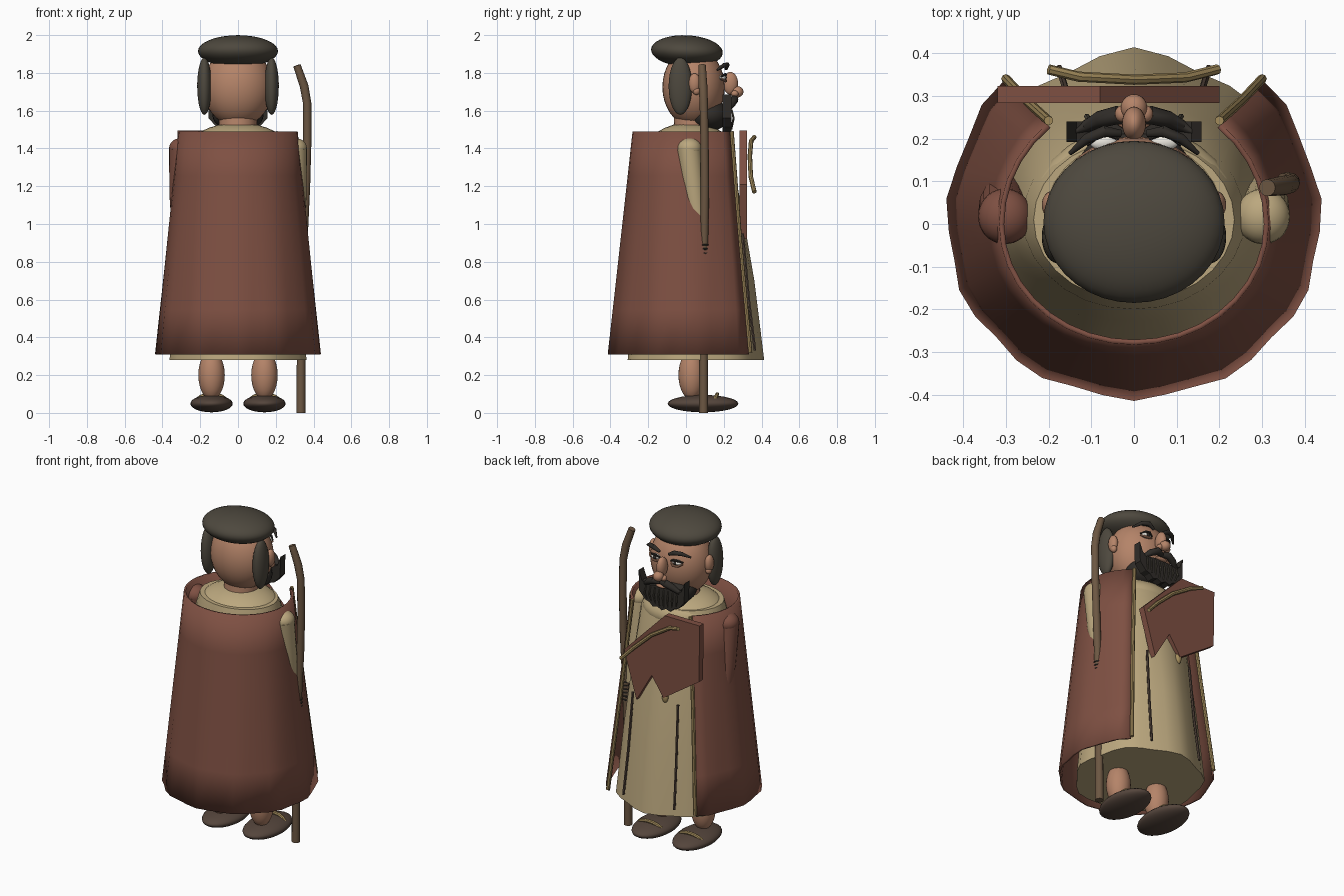
import bpy, bmesh, math
from mathutils import Vector

if "Cube" in bpy.data.objects:
    bpy.data.objects.remove(bpy.data.objects["Cube"])

def mat(name, c):
    m = bpy.data.materials.new(name)
    m.diffuse_color = (*c, 1)
    m.use_nodes = True
    m.node_tree.nodes["Principled BSDF"].inputs["Base Color"].default_value = m.diffuse_color
    return m

SKIN = mat("skin", (.46, .23, .14))
RED = mat("red_cloth", (.21, .08, .055))
TAN = mat("tan_cloth", (.50, .39, .21))
HAIR = mat("dark_hair", (.075, .065, .048))
BEARD = mat("beard_black", (.03, .026, .022))
SOLE = mat("sandal_leather", (.09, .06, .045))
WOOD = mat("wood", (.15, .095, .055))
TRIM = mat("trim", (.38, .27, .11))
WHITE = mat("eye_white", (.85, .82, .75))

def make(name, bm, m, angle=40):
    bmesh.ops.recalc_face_normals(bm, faces=bm.faces)
    me = bpy.data.meshes.new(name)
    bm.to_mesh(me)
    bm.free()
    ob = bpy.data.objects.new(name, me)
    bpy.context.collection.objects.link(ob)
    me.materials.append(m)
    bpy.ops.object.select_all(action='DESELECT')
    ob.select_set(True)
    bpy.context.view_layer.objects.active = ob
    bpy.ops.object.shade_smooth_by_angle(angle=math.radians(angle))
    return ob

def ball(name, loc, rad, m, rot=(0, 0, 0), seg=28):
    bm = bmesh.new()
    bmesh.ops.create_uvsphere(bm, u_segments=seg, v_segments=seg // 2, radius=1)
    ob = make(name, bm, m)
    ob.location, ob.scale, ob.rotation_euler = loc, rad, rot
    return ob

def tube(name, pts, radii, m, sides=10):
    """Tapered round tube along a path."""
    pts = [Vector(p) for p in pts]
    if not isinstance(radii, (list, tuple)):
        radii = [radii] * len(pts)
    bm, rings = bmesh.new(), []
    for i, p in enumerate(pts):
        d = (pts[min(i + 1, len(pts) - 1)] - pts[max(i - 1, 0)]).normalized()
        u = d.cross(Vector((0, 1, 0) if abs(d.y) < .9 else (1, 0, 0))).normalized()
        v = d.cross(u)
        a = [2 * math.pi * k / sides for k in range(sides)]
        rings.append([bm.verts.new(p + radii[i] * (u * math.cos(t) + v * math.sin(t))) for t in a])
    for r, s in zip(rings, rings[1:]):
        for k in range(sides):
            bm.faces.new((r[k], r[k - 1], s[k - 1], s[k]))
    bm.faces.new(rings[0])
    bm.faces.new(rings[-1])
    return make(name, bm, m)

def plate(name, outline, y0, y1, m):
    """Flat x-z outline extruded along y."""
    bm = bmesh.new()
    f = bm.faces.new([bm.verts.new((x, y0, z)) for x, z in outline])
    g = bmesh.ops.extrude_face_region(bm, geom=[f])["geom"]
    bmesh.ops.translate(bm, vec=(0, y1 - y0, 0), verts=[v for v in g if isinstance(v, bmesh.types.BMVert)])
    return make(name, bm, m, 20)

# robe: pleated cone with closed hem
bm, rings, N = bmesh.new(), [], 28
for z, rx, ry, cy in ((.28, .36, .36, .042), (.7, .325, .315, .04), (1.1, .29, .26, .03), (1.4, .26, .215, .015), (1.48, .235, .19, .01)):
    w = .012 * (1.48 - z) / 1.2
    rings.append([])
    for k in range(N):
        t = 2 * math.pi * k / N
        s = 1 + w / .36 * math.cos(7 * t)
        rings[-1].append(bm.verts.new((rx * s * math.sin(t), cy + ry * s * math.cos(t), z)))
for r, s in zip(rings, rings[1:]):
    for k in range(N):
        bm.faces.new((r[k], r[k - 1], s[k - 1], s[k]))
bm.faces.new(rings[0])
bm.faces.new(rings[-1])
make("robe", bm, TAN)
ball("shoulders", (0, .02, 1.42), (.245, .21, .115), TAN)
tube("neck", [(0, .03, 1.45), (0, .04, 1.6)], .1, SKIN, 20)

# cloak: open at the chest side (+y), wavy hem
bm, rings = bmesh.new(), []
for i in range(6):
    f = i / 5
    a = math.asin(.645 + .05 * f)
    rings.append([])
    for k in range(29):
        t = a + (2 * math.pi - 2 * a) * k / 28
        wob = 1 + .016 * f * math.sin(k * 1.9)
        rx, c = .31 + .12 * f, math.cos(t)
        ry = .30 + .16 * f if c > 0 else .277 + .125 * f
        rings[-1].append(bm.verts.new((rx * wob * math.sin(t), ry * wob * c, 1.49 - 1.18 * f)))
for r, s in zip(rings, rings[1:]):
    for k in range(28):
        bm.faces.new((r[k], r[k + 1], s[k + 1], s[k]))
cloak = make("cloak", bm, RED)
sol = cloak.modifiers.new("thickness", 'SOLIDIFY')
sol.thickness, sol.offset = .012, 0

# paired parts
for sx, side in ((1, "right"), (-1, "left")):
    def P(x, y, z):
        return (sx * x, y, z)
    tube("cloak_trim_" + side, [P(.2, .242, 1.49), P(.25, .287, .9), P(.3, .34, .32)], .011, TRIM, 8)
    sleeve = TAN if sx > 0 else RED
    tube("sleeve_" + side, [P(.302, .015, 1.4), P(.305, .045, 1.15), P(.305, .085, .89)], [.063, .058, .04], sleeve, 20)
    ball("shoulder_" + side, P(.302, .018, 1.4), (.063, .065, .055), sleeve)
    ball("leg_" + side, P(.14, .03, .2), (.07, .07, .13), SKIN)
    ball("sandal_" + side, P(.14, .09, .049), (.112, .187, .046), SOLE)
    arc = [P(.14 + .08 * math.cos(t), .145 + .02 * math.sin(t), .055 + .043 * math.sin(t))
           for t in [math.pi * k / 8 for k in range(9)]]
    tube("sandal_strap_" + side, arc, .011, TRIM, 8)
    tube("robe_fold_" + side, [P(.155, .30, .95), P(.165, .332, .6), P(.175, .365, .33)], .008, SOLE, 6)
    # head details
    ball("side_hair_" + side, P(.178, -.03, 1.73), (.038, .062, .152), HAIR)
    ball("ear_" + side, P(.192, .045, 1.745), (.024, .032, .052), SKIN)
    ball("ear_lobe_" + side, P(.195, .055, 1.705), (.018, .02, .022), SKIN, seg=16)
    ball("eye_" + side, P(.072, .192, 1.775), (.032, .02, .015), WHITE, seg=16)
    ball("pupil_" + side, P(.07, .208, 1.775), (.011, .008, .012), BEARD, seg=16)
    for nm, z, h in (("upper_lid_", 1.779, .013), ("lower_lid_", 1.77, -.013)):
        tube(nm + side, [P(.036, .2, z), P(.06, .211, z + h), P(.085, .207, z + h), P(.11, .185, z)],
             [.004, .007, .007, .004], SKIN if h < 0 else BEARD, 8)
    tube("brow_" + side, [P(.032, .212, 1.822), P(.07, .217, 1.842), P(.11, .2, 1.84), P(.15, .165, 1.815)],
         [.009, .014, .012, .005], BEARD, 10)
    ball("nostril_" + side, P(.027, .258, 1.69), (.018, .02, .017), SKIN, seg=16)
    tube("moustache_" + side, [P(.0, .245, 1.655), P(.04, .255, 1.658), P(.08, .245, 1.64), P(.115, .228, 1.612), P(.14, .215, 1.625)],
         [.014, .022, .02, .014, .004], BEARD, 12)
    for k in range(4):
        x = .015 + .03 * k
        tube("beard_strand_%s_%d" % (side, k), [P(x, .243, 1.605), P(x * 1.05, .252, 1.56), P(x * .95, .242, 1.5 + .008 * k)],
             [.004, .007, .003], HAIR, 6)

# head, cap of hair, nose, beard
ball("head", (0, .04, 1.725), (.185, .165, .21), SKIN, seg=36)
ball("cap", (0, .005, 1.915), (.212, .19, .084), HAIR, (math.radians(-3), 0, 0), 36)
ball("nose_bridge", (0, .235, 1.745), (.028, .04, .06), SKIN)
ball("nose_tip", (0, .272, 1.7), (.031, .032, .03), SKIN)
ball("lower_lip", (0, .238, 1.627), (.04, .018, .012), SKIN, seg=16)
ball("jaw_beard", (0, .115, 1.575), (.135, .115, .085), BEARD)
half = [(.158, 1.685), (.155, 1.56), (.115, 1.515), (.085, 1.505), (.06, 1.482), (.03, 1.492)]
inner = [(.05, 1.618), (.095, 1.61), (.135, 1.625)]
outline = half + [(0, 1.475)] + [(-x, z) for x, z in half[::-1]] + [(-x, z) for x, z in inner[::-1]] + inner
plate("beard", outline, .192, .24, BEARD)

# draped cloth panel at the chest with its trim and knot
plate("draped_panel", [(-.32, 1.495), (-.08, 1.495), (.2, 1.21), (.115, .92), (.01, 1.1), (-.07, .98), (-.315, 1.145)],
      .283, .323, RED)
tube("panel_trim", [(-.2, .362, 1.46), (-.13, .345, 1.44), (0, .338, 1.36), (.12, .343, 1.25), (.195, .362, 1.17)],
     .012, TRIM, 8)
ball("sash_end", (-.07, .305, .98), (.02, .015, .035), TRIM, seg=16)

# staff with bent top and cord binding
tube("staff", [(.333, .093, 0), (.335, .093, .5), (.347, .097, .9), (.36, .1, 1.2), (.367, .098, 1.45),
               (.366, .094, 1.64), (.35, .09, 1.73), (.312, .085, 1.84)],
     [.024, .022, .021, .022, .022, .022, .023, .02], WOOD, 12)
for k in range(6):
    z = .78 + .022 * k
    bx = .343 + .03 * (z - .78)
    pts = [(bx + .021 * math.cos(t), .096 + .021 * math.sin(t), z) for t in [2 * math.pi * j / 16 for j in range(17)]]
    tube("staff_cord_%d" % k, pts, .005, BEARD, 6)
